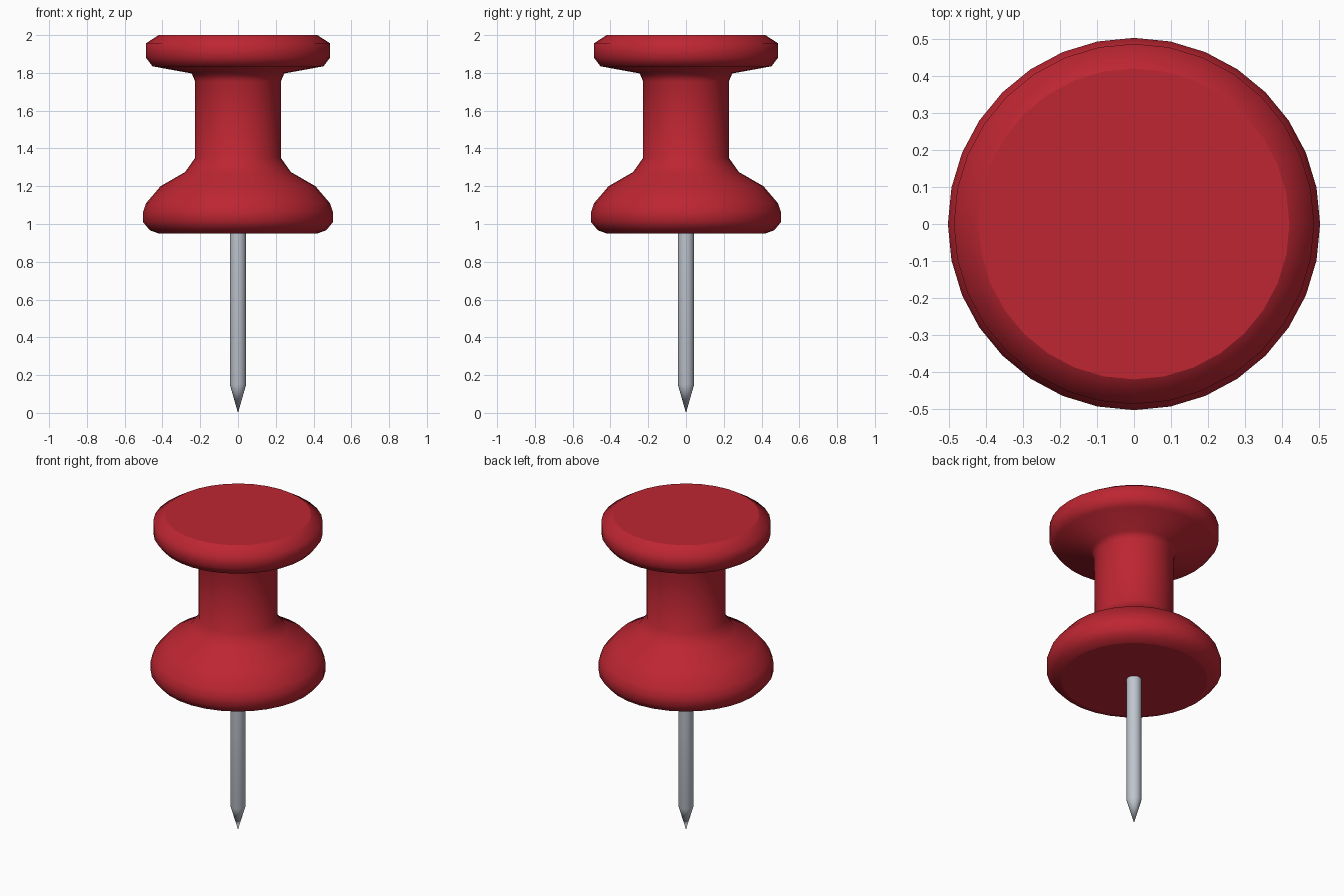
import bpy, bmesh, math

if "Cube" in bpy.data.objects:
    bpy.data.objects.remove(bpy.data.objects["Cube"])


def material(name, color):
    mat = bpy.data.materials.new(name)
    mat.diffuse_color = (*color, 1)
    mat.use_nodes = True
    mat.node_tree.nodes["Principled BSDF"].inputs["Base Color"].default_value = mat.diffuse_color
    return mat


def lathe(name, profile, sides, mat):
    """Turn an (radius, z) profile, listed bottom to top, around the z axis."""
    bm = bmesh.new()
    rings = []
    for r, z in profile:
        if r == 0:
            rings.append([bm.verts.new((0, 0, z))] * sides)
        else:
            rings.append([bm.verts.new((r * math.cos(2 * math.pi * i / sides),
                                        r * math.sin(2 * math.pi * i / sides), z))
                          for i in range(sides)])
    for low, high in zip(rings, rings[1:]):
        for i in range(sides):
            j = (i + 1) % sides
            corners = dict.fromkeys((low[i], low[j], high[j], high[i]))
            bm.faces.new(list(corners)).smooth = True
    # flat end caps
    if profile[0][0] > 0:
        bm.faces.new(rings[0][::-1]).smooth = False
    if profile[-1][0] > 0:
        bm.faces.new(rings[-1]).smooth = False
    mesh = bpy.data.meshes.new(name)
    bm.to_mesh(mesh)
    bm.free()
    mesh.materials.append(mat)
    obj = bpy.data.objects.new(name, mesh)
    bpy.context.collection.objects.link(obj)
    return obj


red = material("red plastic", (0.51, 0.019, 0.032))
steel = material("steel", (0.52, 0.56, 0.62))

# Handle: rounded base, waist and flat head
lathe("handle", [
    (0.42, 0.95), (0.467, 0.967), (0.503, 1.01), (0.503, 1.063),
    (0.487, 1.11), (0.41, 1.20), (0.28, 1.275), (0.227, 1.35),
    (0.227, 1.755), (0.245, 1.797), (0.453, 1.835), (0.487, 1.88),
    (0.487, 1.957), (0.42, 2.0)], 32, red)

# Needle: pointed tip and shaft sunk into the base
lathe("needle", [(0, 0), (0.043, 0.15), (0.043, 0.97)], 16, steel)
